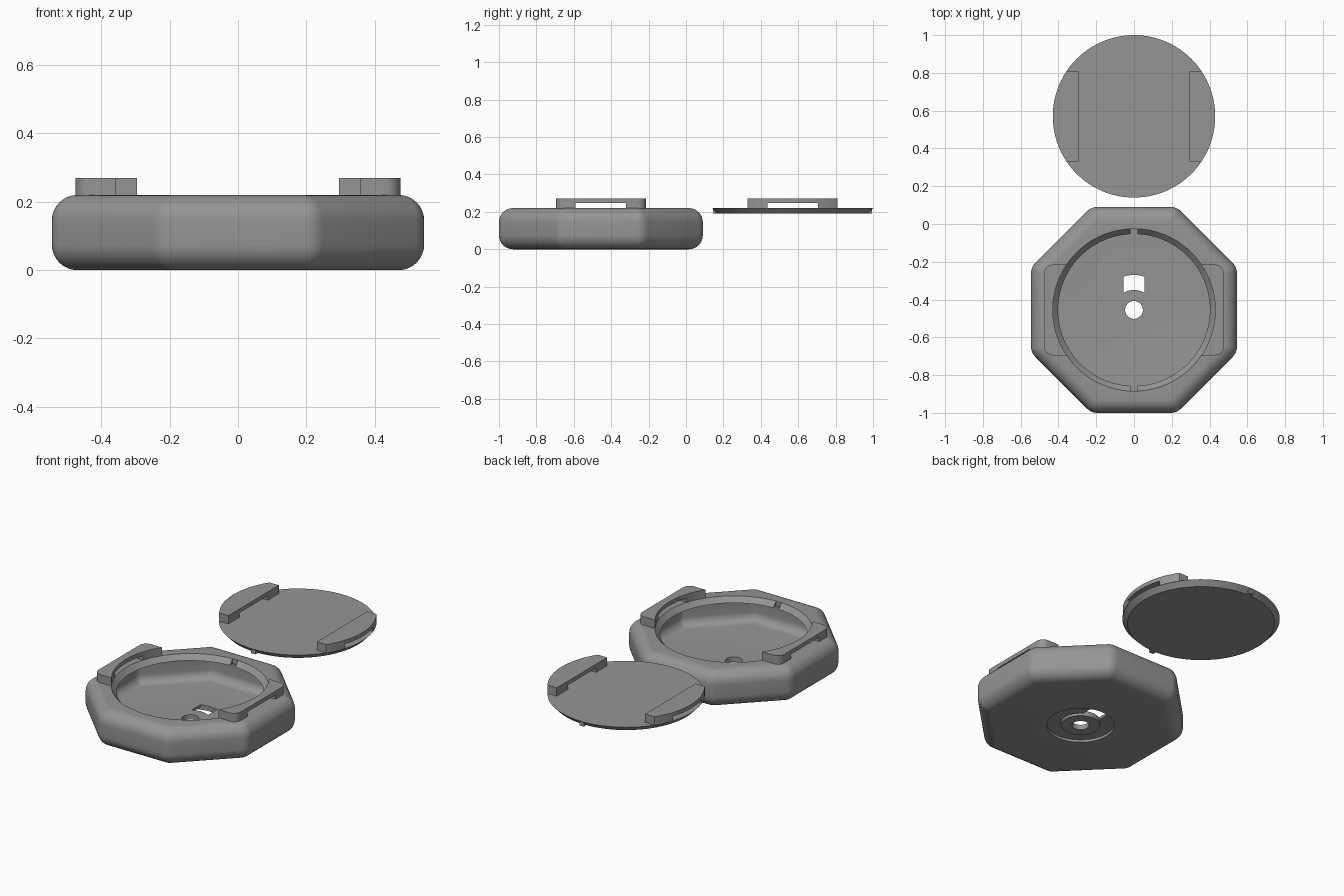
import bpy, bmesh, math
from math import cos, sin, pi, sqrt

cube = bpy.data.objects.get("Cube")
if cube:
    bpy.data.objects.remove(cube)

grey = bpy.data.materials.new("plain grey")
grey.use_nodes = True
grey.diffuse_color = (0.3, 0.3, 0.3, 1)
grey.node_tree.nodes["Principled BSDF"].inputs["Base Color"].default_value = (0.3, 0.3, 0.3, 1)

BODY_Y, LID_Y = -0.455, 0.57
TOP, SEAT = 0.22, 0.19          # rim height and underside of the lid
R, R_IN = 0.43, 0.402           # wide and narrow radius of the tapered seat
TAB_TOP, SLOT_TOP = 0.27, 0.246
SIDES = 96


def loft(name, rings, y=0, closed=False):
    """Skin a list of equal rings, capping the ends unless closed on itself."""
    bm = bmesh.new()
    vs = [[bm.verts.new((p[0], p[1] + y, p[2])) for p in ring] for ring in rings]
    n = len(rings[0])
    pairs = list(zip(vs, vs[1:])) + ([(vs[-1], vs[0])] if closed else [])
    for a, b in pairs:
        for i in range(n):
            j = (i + 1) % n
            bm.faces.new((a[i], a[j], b[j], b[i]))
    if not closed:
        bm.faces.new(vs[0])
        bm.faces.new(vs[-1])
    bmesh.ops.remove_doubles(bm, verts=bm.verts, dist=1e-5)
    bmesh.ops.recalc_face_normals(bm, faces=bm.faces)
    mesh = bpy.data.meshes.new(name)
    bm.to_mesh(mesh)
    bm.free()
    mesh.materials.append(grey)
    ob = bpy.data.objects.new(name, mesh)
    bpy.context.collection.objects.link(ob)
    return ob


def lathe(name, profile, y, closed=False):
    angles = [2 * pi * i / SIDES for i in range(SIDES)]
    return loft(name, [[(r * cos(a), r * sin(a), z) for a in angles] for r, z in profile], y, closed)


def prism(name, outline, z0, z1, y=0):
    return loft(name, [[(px, py, z) for px, py in outline] for z in (z0, z1)], y)


def box(name, x0, x1, y0, y1, z0, z1, y=0):
    return prism(name, [(x0, y0), (x1, y0), (x1, y1), (x0, y1)], z0, z1, y)


def round_octagon(name, apothem, z0, z1, r, y, steps=8, turns=6):
    """Octagonal slab with every edge filleted by radius r."""
    core = (apothem - r) / cos(pi / 8)

    def ring(d, z):
        pts = []
        for k in range(8):
            mid = pi / 8 + k * pi / 4
            for t in range(turns + 1):
                a = mid - pi / 8 + t * pi / 4 / turns
                pts.append((core * cos(mid) + d * cos(a), core * sin(mid) + d * sin(a), z))
        return pts

    arc = [s * pi / 2 / steps for s in range(steps + 1)]
    rings = [ring(max(r * sin(a), 1e-4), z0 + r - r * cos(a)) for a in arc]
    rings += [ring(max(r * cos(a), 1e-4), z1 - r + r * sin(a)) for a in arc]
    return loft(name, rings, y)


def boolean(target, cutter, op="DIFFERENCE"):
    mod = target.modifiers.new(op.lower(), "BOOLEAN")
    mod.operation, mod.solver, mod.object = op, "EXACT", cutter
    bpy.context.view_layer.objects.active = target
    bpy.ops.object.modifier_apply(modifier=mod.name)
    bpy.data.objects.remove(cutter)


def smooth(ob):
    bpy.ops.object.select_all(action="DESELECT")
    ob.select_set(True)
    bpy.context.view_layer.objects.active = ob
    bpy.ops.object.shade_smooth_by_angle(angle=math.radians(30))


# Octagonal body, hollowed, with a tapered round mouth
body = round_octagon("octagonal_body", 0.545, 0, TOP, 0.075, BODY_Y)
boolean(body, round_octagon("cavity", 0.495, 0.03, SEAT, 0.05, BODY_Y))
slope = (R - R_IN) / (TOP - SEAT)
extra = 0.02
boolean(body, lathe("mouth", [(R_IN - slope * extra, SEAT - extra),
                              (R + slope * extra, TOP + extra)], BODY_Y))

# Centre hole, ring groove underneath, and curved window through the floor
boolean(body, lathe("hole", [(0.047, -0.1), (0.047, 0.1)], BODY_Y))
G_IN, G_OUT = 0.106, 0.185
boolean(body, lathe("groove", [(G_IN, -0.05), (G_OUT, -0.05), (G_OUT, 0.015), (G_IN, 0.015)],
                    BODY_Y, closed=True))
xs = [-0.055 + 0.011 * i for i in range(11)]
arch = [(x, sqrt(G_IN ** 2 - x * x)) for x in xs] + [(x, sqrt(G_OUT ** 2 - x * x)) for x in reversed(xs)]
boolean(body, prism("window", arch, -0.1, 0.1, BODY_Y))

# Key notches at the front and back of the mouth
for s in (-1, 1):
    boolean(body, box("notch", -0.018, 0.018, min(s * 0.36, s * R), max(s * 0.36, s * R),
                      SEAT - 0.015, TOP + 0.02, BODY_Y))
smooth(body)

# Round lid with tapered rim and two keys
lid = lathe("round_lid", [(R_IN, SEAT), (R, TOP)], LID_Y)
for s in (-1, 1):
    boolean(lid, box("key", -0.015, 0.015, min(s * 0.38, s * 0.425), max(s * 0.38, s * 0.425),
                     SEAT, TOP - 0.005, LID_Y), "UNION")
smooth(lid)

# Slotted grip tabs: the inner half rides on the lid, the outer half on the body
HALF, X_IN, X_OUT, FILLET = 0.24, 0.295, 0.475, 0.045


def tab_blank(name, side, y):
    outline = [(X_IN, HALF), (X_IN, -HALF)]
    for sy, start in ((-1, -pi / 2), (1, 0)):
        for i in range(7):
            a = start + i * pi / 12
            outline.append((X_OUT - FILLET + FILLET * cos(a),
                            sy * (HALF - FILLET) + FILLET * sin(a)))
    return prism(name, [(side * px, py) for px, py in outline], TOP - 0.002, TAB_TOP, y)


for side, label in ((1, "left"), (-1, "right")):
    for part, y, op in (("lid", LID_Y, "INTERSECT"), ("body", BODY_Y, "DIFFERENCE")):
        tab = tab_blank(f"{part}_tab_{label}", side, y)
        boolean(tab, lathe("round_cutter", [(R, 0.1), (R, 0.4)], y), op)
        boolean(tab, box("slot", -0.6, 0.6, -0.135, 0.135, 0.2, SLOT_TOP, y))
        smooth(tab)
